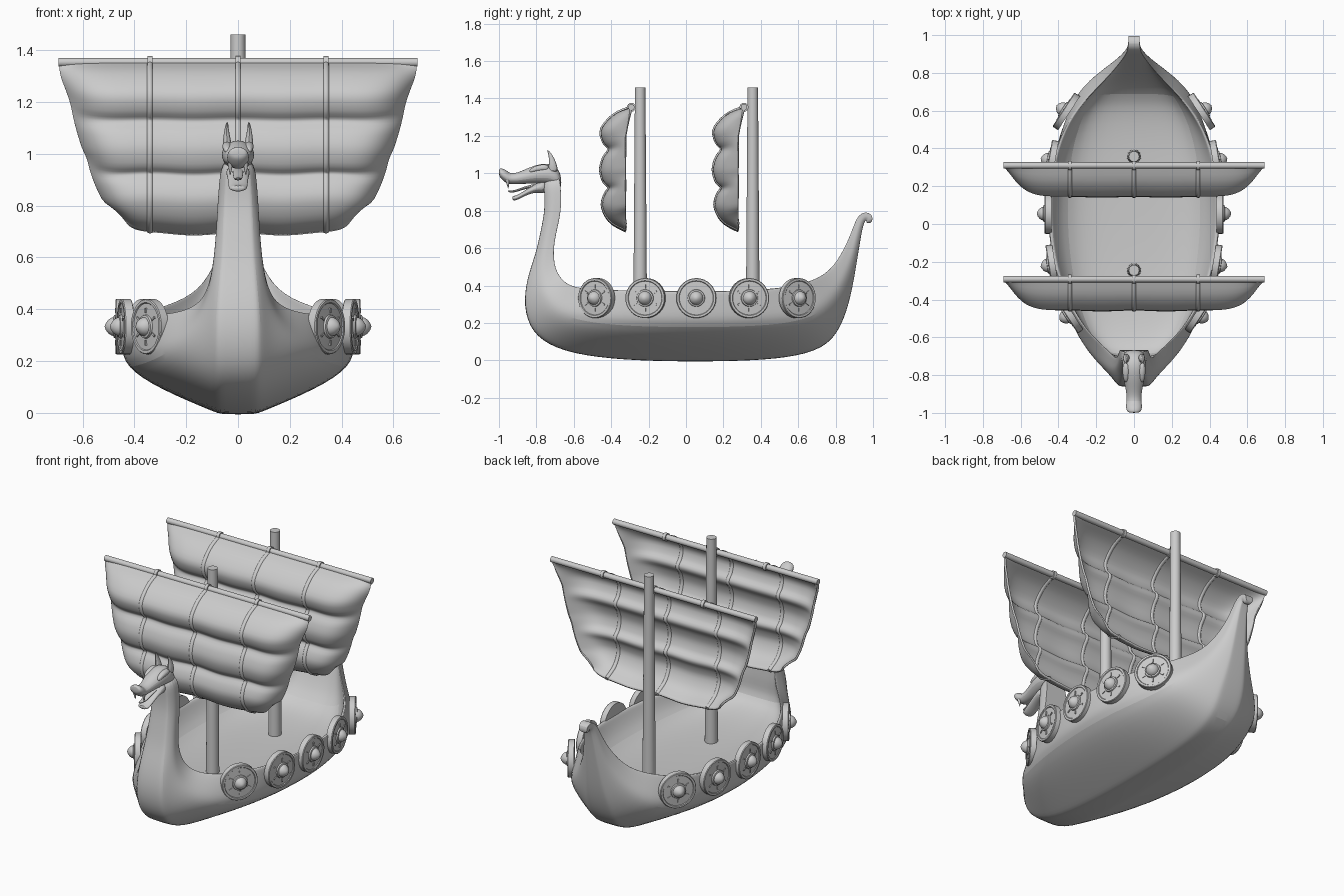
import bpy, bmesh, math
from mathutils import Matrix, Vector

if "Cube" in bpy.data.objects:
    bpy.data.objects.remove(bpy.data.objects["Cube"])

def finish(name, me, angle=40):
    ob = bpy.data.objects.new(name, me)
    bpy.context.collection.objects.link(ob)
    for o in bpy.context.selected_objects:
        o.select_set(False)
    ob.select_set(True)
    bpy.context.view_layer.objects.active = ob
    bpy.ops.object.shade_smooth_by_angle(angle=math.radians(angle))
    return ob

def loft(name, rings, subdiv=2, angle=40):
    """Skin closed rings of points, cap both ends."""
    n = len(rings[0])
    verts = [p for r in rings for p in r]
    faces = [(i*n+j, i*n+(j+1) % n, (i+1)*n+(j+1) % n, (i+1)*n+j)
             for i in range(len(rings)-1) for j in range(n)]
    faces += [tuple(range(n)), tuple(range(len(verts)-n, len(verts)))]
    me = bpy.data.meshes.new(name)
    me.from_pydata(verts, [], faces)
    bm = bmesh.new()
    bm.from_mesh(me)
    bmesh.ops.recalc_face_normals(bm, faces=bm.faces)
    bm.to_mesh(me)
    bm.free()
    ob = finish(name, me, angle)
    if subdiv:
        m = ob.modifiers.new("subdivision", 'SUBSURF')
        m.levels = m.render_levels = subdiv
    return ob

def tube(name, secs, x=0, sides=8, subdiv=2):
    """Loft of ellipses facing along y: (y, z, half width, half height)."""
    return loft(name, [[(x + w*math.cos(a), y, z + h*math.sin(a))
                for a in [2*math.pi*(k+.5)/sides for k in range(sides)]]
                for y, z, w, h in secs], subdiv)

def rod(name, a, b, r1, r2, sides=24):
    a, b = Vector(a), Vector(b)
    q = (b-a).to_track_quat('Z', 'Y')
    return loft(name, [[p + q @ Vector((r*math.cos(t), r*math.sin(t), 0))
                for t in [2*math.pi*k/sides for k in range(sides)]]
                for p, r in ((a, r1), (b, r2))], 0)

def clamp(v):
    return max(0, min(1, v))

# Hull with neck and curled stern: keel y,z / rail y,z / half width
stations = [
    (-.765, .97, -.675, .99, .06), (-.757, .9, -.668, .9, .072), (-.755, .8, -.667, .8, .079),
    (-.775, .7, -.69, .7, .084), (-.80, .58, -.71, .6, .093), (-.84, .47, -.705, .5, .11),
    (-.87, .33, -.665, .425, .145), (-.845, .18, -.60, .39, .22), (-.745, .08, -.5, .38, .305),
    (-.55, .022, -.36, .375, .38), (-.25, -.003, -.18, .372, .437), (.05, -.007, .05, .37, .46),
    (.35, -.003, .3, .373, .445), (.6, .02, .5, .385, .38), (.77, .08, .65, .415, .275),
    (.848, .22, .77, .47, .148), (.89, .38, .85, .6, .08), (.925, .6, .89, .7, .05),
    (.945, .72, .915, .77, .035), (.96, .75, .955, .797, .03), (.965, .745, 1.0, .78, .03),
    (.965, .73, .995, .735, .025)]
rings = []
for ky, kz, ry, rz, w in stations:
    s = clamp((.2-w)/.1)
    g = .43*clamp((w-.1)/.12)
    bulge = .35*clamp((ry-.5)/.25)*clamp((.95-ry)/.2)   # fuller sides below the stern rail
    def pt(x, t):
        return (x, ky+(ry-ky)*t, kz+(rz-kz)*t)
    k = min(.075, .6*w)
    half = [pt(k*.9, 0), pt(k*1.15, .02)]
    for t, mid, neck in ((.26, .67, .9), (.49, .965, 1), (.7, .99, 1), (.95, 1, 1), (1, 1, .97)):
        half.append(pt(w*(mid+(neck-mid)*s)*(1+bulge*(1-t)*1.6*min(1, t*3)), t))
    half += [pt(w*.955, 1), pt(w*.935, 1-.15*g), pt(w*.80, 1-.75*g), pt(w*.5, 1-g)]
    rings.append(half + [pt(0, 1-g)] + [(-x, y, z) for x, y, z in reversed(half)])
loft("hull", rings)

# Dragon head
tube("head_upper", [(-.665, .95, .045, .05), (-.70, .99, .065, .06), (-.76, 1.0, .072, .062),
                    (-.83, .99, .06, .05), (-.89, .975, .044, .035), (-.94, .968, .042, .03),
                    (-.965, .985, .048, .04), (-.99, 1.0, .043, .03), (-1.0, 1.005, .03, .02)])
tube("head_lower_jaw", [(-.74, .93, .055, .05), (-.80, .925, .048, .025), (-.86, .895, .042, .016),
                        (-.91, .865, .04, .014), (-.93, .868, .03, .014)])
tube("tongue", [(-.78, .94, .025, .012), (-.86, .925, .022, .008), (-.92, .9, .018, .007),
                (-.955, .905, .01, .005)])
for sx in (-1, 1):
    tube("brow", [(-.73, 1.03, .02, .02), (-.79, 1.03, .022, .02), (-.84, 1.01, .012, .012)], sx*.042)
    rod("fang", (sx*.03, -.955, .965), (sx*.03, -.95, .92), .011, .002, 10)
    loft("horn", [[(sx*(c[0]+.75*r*math.cos(t)), c[1]+r*math.sin(t), c[2])
                   for t in [math.pi*k/4 for k in range(8)]]
                  for c, r in (((.038, -.71, 1.0), .035), ((.044, -.712, 1.06), .02),
                               ((.044, -.725, 1.1), .011), ((.041, -.74, 1.125), .004))], 1)

# Shield: turned profile with small studs around the boss
bm = bmesh.new()
prof = [(0, -.01), (.107, -.01), (.107, .022), (.104, .026), (.093, .026), (.09, .022), (.046, .024),
        (.044, .032), (.036, .034), (.034, .042), (.026, .054), (.012, .064), (0, .068)]
vs = [bm.verts.new((r, 0, z)) for r, z in prof]
es = [bm.edges.new(p) for p in zip(vs, vs[1:])]
bmesh.ops.spin(bm, geom=vs+es, cent=(0, 0, 0), axis=(0, 0, 1), angle=2*math.pi, steps=32)
bmesh.ops.remove_doubles(bm, verts=bm.verts, dist=1e-4)
bmesh.ops.recalc_face_normals(bm, faces=bm.faces)
for k in range(6):
    m = Matrix.Rotation(k*math.pi/3, 4, 'Z') @ Matrix.Translation((.062, 0, .024))
    bmesh.ops.create_cube(bm, size=1, matrix=m @ Matrix.Diagonal((.02, .008, .008, 1)))
shield = bpy.data.meshes.new("shield")
bm.to_mesh(shield)
bm.free()
for x, y, a in ((.335, -.475, -33), (.427, -.215, -9), (.447, .055, 0), (.427, .335, 10), (.352, .592, 33)):
    a = math.radians(a)
    for sx, rot in ((1, a), (-1, math.pi-a)):
        ob = finish("shield", shield, 35)
        ob.location = (sx*x, y, .333)
        ob.rotation_euler = (0, math.pi/2, rot)

# Sail surface, relative to the yard's y
profile = [(0, 1.35), (-.09, 1.31), (-.155, 1.235), (-.145, 1.17), (-.115, 1.13), (-.145, 1.08),
           (-.16, 1.02), (-.145, .96), (-.115, .925), (-.14, .88), (-.15, .82), (-.11, .745), (-.03, .70)]
widths = [(1.35, .69), (1.2, .65), (1.0, .597), (.8, .515), (.70, .425)]

def spline(pts, f):
    i = min(int(f), len(pts)-2)
    t = f-i
    p = [pts[max(0, min(len(pts)-1, i+k))] for k in (-1, 0, 1, 2)]
    return [.5*(2*b + (c-a)*t + (2*a-5*b+4*c-d)*t*t + (3*b-a-3*c+d)*t**3) for a, b, c, d in zip(*p)]

def width(z):
    for (z0, w0), (z1, w1) in zip(widths, widths[1:]):
        if z >= z1:
            return w0+(w1-w0)*clamp((z0-z)/(z0-z1))
    return widths[-1][1]

def sail_point(v, yard_y, u=None, x=None):
    y, z = spline(profile, v*(len(profile)-1))
    w = width(z)
    x = u*w if x is None else x
    u = x/w
    e = 1-abs(u)**10
    puff = .005*math.sin(math.pi*x/.34)**2*math.sin(math.pi*min(1, v*1.1))*e
    edge = -.03*min(1, 4*v)
    flat = 1.35-.62*v
    return (x, yard_y + edge+(y-edge)*e - puff, flat+(z-flat)*e - .01*v*math.sin(math.pi*x/.34)**2*e)

def rope(name, pts, r):
    cu = bpy.data.curves.new(name, 'CURVE')
    cu.dimensions = '3D'
    cu.bevel_depth = r
    cu.bevel_resolution = 2
    cu.use_fill_caps = True
    sp = cu.splines.new('POLY')
    sp.points.add(len(pts)-1)
    for q, p in zip(sp.points, pts):
        q.co = (*p, 1)
    ob = bpy.data.objects.new(name, cu)
    bpy.context.collection.objects.link(ob)

# Two masts, each with yard, sail, ropes and clamps
NU, NV = 72, 44
for label, my in (("front", -.245), ("rear", .357)):
    yy = my-.047
    rod(label+"_mast", (0, my, .205), (0, my, 1.46), .037, .028)
    rod(label+"_yard", (-.692, yy, 1.353), (.692, yy, 1.353), .017, .017, 16)
    verts = [sail_point(j/NV, yy, u=math.sin(math.pi*(i/NU-.5))) for j in range(NV+1) for i in range(NU+1)]
    faces = [(j*(NU+1)+i, (j+1)*(NU+1)+i, (j+1)*(NU+1)+i+1, j*(NU+1)+i+1)
             for j in range(NV) for i in range(NU)]
    me = bpy.data.meshes.new(label+"_sail")
    me.from_pydata(verts, [], faces)
    ob = finish(label+"_sail", me, 60)
    so = ob.modifiers.new("thickness", 'SOLIDIFY')
    so.thickness = .012
    so.offset = 0
    for x in (-.34, 0, .34):
        rope(label+"_sail_rope", [sail_point(j/NV, yy, x=x) for j in range(NV+1)], .013)
        rod(label+"_yard_clamp", (x-.01, yy, 1.353), (x+.01, yy, 1.353), .024, .024, 16)
